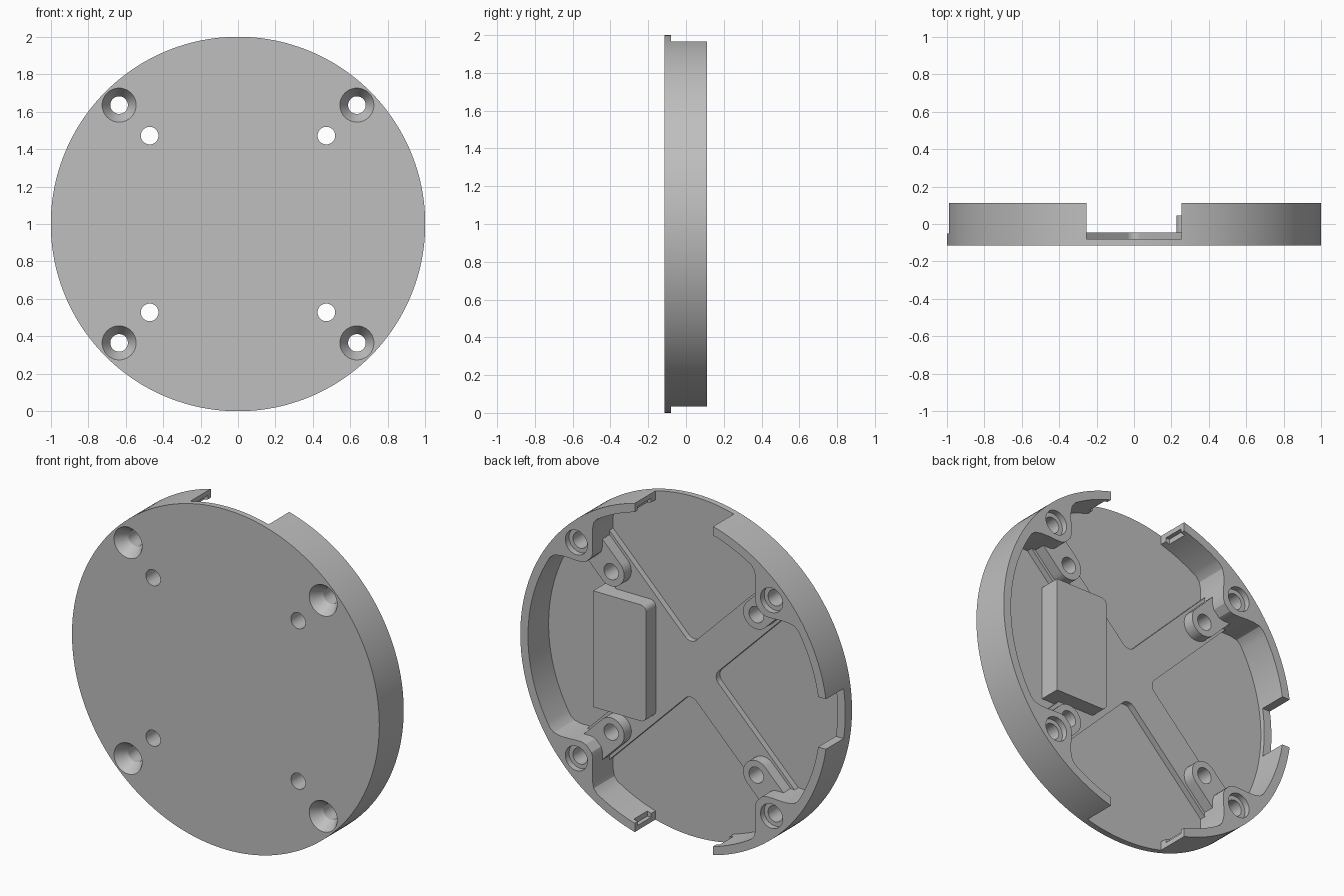
import bpy, bmesh, math
from math import sin, cos, pi, radians, sqrt

cube = bpy.data.objects.get("Cube")
if cube:
    bpy.data.objects.remove(cube, do_unlink=True)

SEG = 192
FRONT, FLOOR, RIB, TAB, PAD, BACK = -0.115, -0.08, -0.045, 0.022, 0.045, 0.112
HOLE, SCREW_AT, STAND_AT = 0.047, 0.635, 0.472

grey = bpy.data.materials.new("plain_grey")
grey.use_nodes = True
grey.diffuse_color = (0.52, 0.52, 0.52, 1)
grey.node_tree.nodes["Principled BSDF"].inputs["Base Color"].default_value = (0.52, 0.52, 0.52, 1)


def make(name, bm):
    bmesh.ops.recalc_face_normals(bm, faces=bm.faces)
    mesh = bpy.data.meshes.new(name)
    bm.to_mesh(mesh)
    bm.free()
    mesh.materials.append(grey)
    ob = bpy.data.objects.new(name, mesh)
    bpy.context.collection.objects.link(ob)
    return ob


def loop(bm, pts, y):
    return [bm.verts.new((x, y, z + 1)) for x, z in pts]


def bridge(bm, a, b):
    for i in range(len(a)):
        j = (i + 1) % len(a)
        bm.faces.new((a[i], a[j], b[j], b[i]))


def prism(bm, pts, y0, y1):
    a, b = loop(bm, pts, y0), loop(bm, pts, y1)
    bridge(bm, a, b)
    bm.faces.new(a)
    bm.faces.new(b)


def lathe(bm, cx, cz, profile, seg=40):
    rings = [loop(bm, arc(cx, cz, r, 0, 2 * pi, seg)[:-1], y) for r, y in profile]
    for a, b in zip(rings, rings[1:]):
        bridge(bm, a, b)
    bm.faces.new(rings[0])
    bm.faces.new(rings[-1])


def arc(cx, cz, r, a0, a1, n):
    return [(cx + r * cos(a0 + (a1 - a0) * i / n), cz + r * sin(a0 + (a1 - a0) * i / n))
            for i in range(n + 1)]


def turn(pts, a):
    return [(x * cos(a) - z * sin(a), x * sin(a) + z * cos(a)) for x, z in pts]


def rect(x0, x1, z0, z1):
    return [(x0, z0), (x1, z0), (x1, z1), (x0, z1)]


def solid(name, pts, y0, y1):
    bm = bmesh.new()
    prism(bm, pts, y0, y1)
    return make(name, bm)


def cut(ob, cutter):
    mod = ob.modifiers.new("cut", "BOOLEAN")
    mod.operation, mod.solver, mod.object = "DIFFERENCE", "EXACT", cutter
    bpy.context.view_layer.update()
    result = bpy.data.meshes.new_from_object(
        ob.evaluated_get(bpy.context.evaluated_depsgraph_get()))
    ob.modifiers.clear()
    ob.data = result


diagonals = [pi / 4 + k * pi / 2 for k in range(4)]

# Round face plate
plate = solid("face_plate", arc(0, 0, 1, 0, 2 * pi, SEG)[:-1], FRONT, FLOOR)

# Rim wall, swelling inward around each screw hole
def inner_radius(a):
    off = abs((a % (pi / 2)) - pi / 4)
    t = min(1, max(0, (off - radians(1.5)) / radians(11.5)))
    return 0.785 + 0.165 * t * t * (3 - 2 * t)


angles = [2 * pi * i / SEG for i in range(SEG)]
outer = [(cos(a), sin(a)) for a in angles]
inner = [(inner_radius(a) * cos(a), inner_radius(a) * sin(a)) for a in angles]
bm = bmesh.new()
rings = [loop(bm, outer, FLOOR), loop(bm, outer, BACK), loop(bm, inner, BACK), loop(bm, inner, FLOOR)]
for i in range(4):
    bridge(bm, rings[i], rings[(i + 1) % 4])
wall = make("rim_wall", bm)

# Cross ribs with rounded inner corners
W, R = 0.102, 0.05
pts = []
for a in diagonals:
    arm = [(0.88, -W), (0.88, W)] + arc(W + R, W + R, R, 1.5 * pi, pi, 8)
    pts += turn(arm, a)
ribs = solid("cross_ribs", pts, FLOOR, RIB)

# Raised tabs around the inner holes
tabs = []
for i, a in enumerate(diagonals):
    T = 0.085
    shape = [(0.87, -T), (0.87, T)] + arc(STAND_AT * sqrt(2), 0, T, pi / 2, 1.5 * pi, 16)
    tabs.append(solid(f"hole_tab_{i + 1}", turn(shape, a), FLOOR, TAB))

# Raised pad on one side, with its footing
X0, X1, H, C = 0.228, 0.573, 0.342, 0.035
pad = solid("raised_pad", [(X1, -H), (X1, H)]
            + arc(X0 + C, H - C, C, pi / 2, pi, 6)
            + arc(X0 + C, C - H, C, pi, 1.5 * pi, 6), FLOOR, PAD)
solid("pad_footing", rect(0.08, 0.3, -0.12, 0.12), FLOOR, RIB - 0.0005)

# Rim openings: top, bottom and one side, with stepped ends
bm = bmesh.new()
for s in (-1, 1):
    prism(bm, rect(-0.255, 0.255, s * 0.7, s * 1.1), FLOOR - 0.1, BACK + 0.1)
prism(bm, rect(-1.1, -0.8, -0.147, 0.147), -0.052, BACK + 0.1)
openings = make("opening_cutter", bm)
bm = bmesh.new()
for s in (-1, 1):
    prism(bm, rect(-0.28, 0.28, s * 0.7, s * 0.938), -0.04, 0.085)
steps = make("step_cutter", bm)

# Countersunk screw holes and plain inner holes
bm = bmesh.new()
for sx in (-1, 1):
    for sz in (-1, 1):
        lathe(bm, sx * SCREW_AT, sz * SCREW_AT,
              [(0.098, FRONT - 0.01), (0.091, FRONT), (HOLE, FRONT + 0.07), (HOLE, BACK - 0.035),
               (0.072, BACK - 0.035), (0.072, BACK + 0.05)])
        lathe(bm, sx * STAND_AT, sz * STAND_AT, [(HOLE, FRONT - 0.05), (HOLE, BACK + 0.05)])
holes = make("hole_cutter", bm)

cut(wall, openings)
cut(wall, steps)
for ob in [plate, wall, ribs] + tabs:
    cut(ob, holes)
for cutter in (openings, steps, holes):
    bpy.data.objects.remove(cutter, do_unlink=True)

# Smooth curved surfaces, keep the edges crisp
for ob in [plate, wall, ribs, pad] + tabs:
    bpy.ops.object.select_all(action="DESELECT")
    ob.select_set(True)
    bpy.context.view_layer.objects.active = ob
    bpy.ops.object.shade_smooth_by_angle(angle=radians(25))
